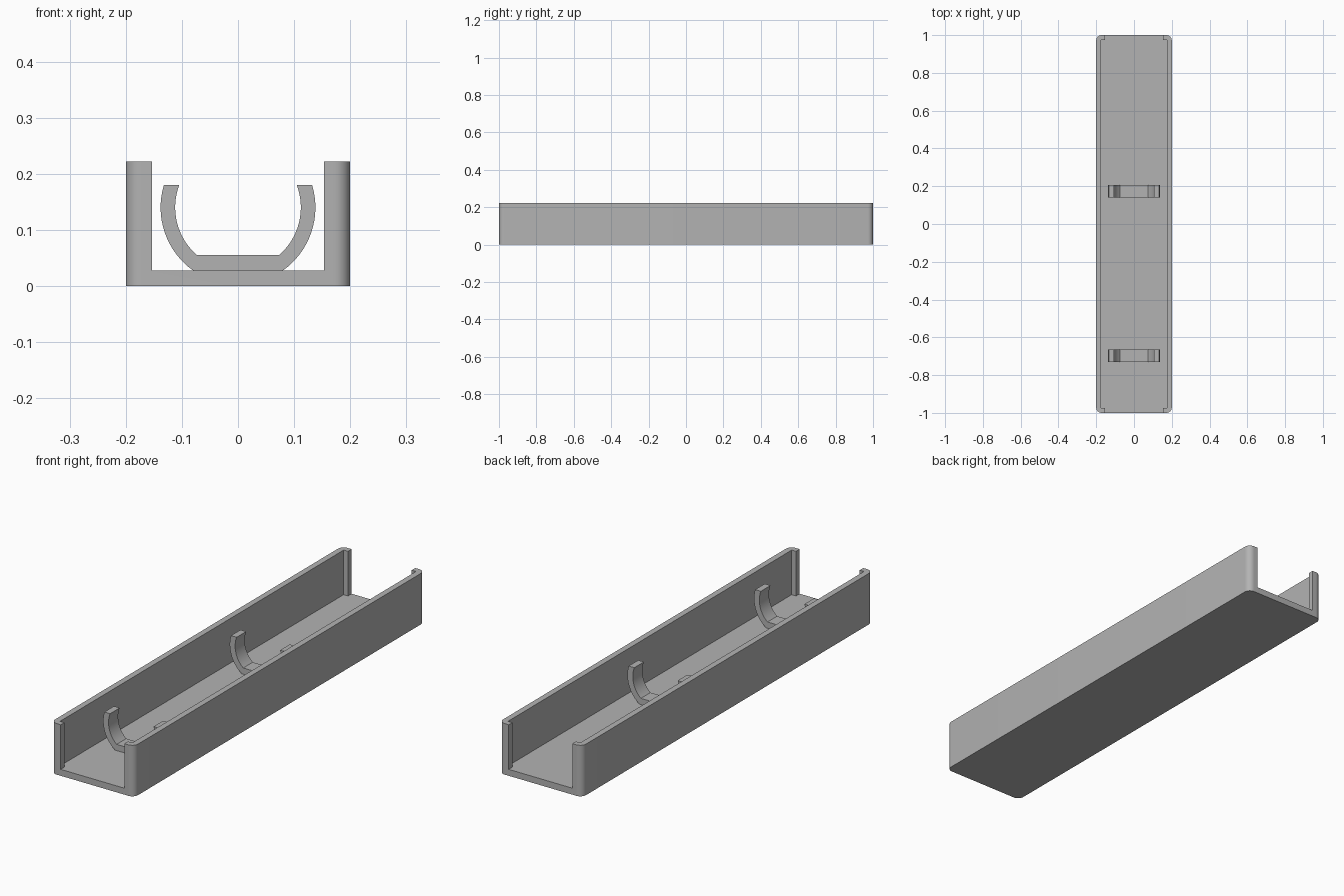
import bpy, bmesh
from math import sin, cos, pi, asin

if "Cube" in bpy.data.objects:
    bpy.data.objects.remove(bpy.data.objects["Cube"])

grey = bpy.data.materials.new("plain grey")
grey.use_nodes = True
colour = (0.45, 0.45, 0.45, 1)
grey.diffuse_color = colour
grey.node_tree.nodes["Principled BSDF"].inputs["Base Color"].default_value = colour


def prism(name, outline, offset):
    """Extrude a closed outline of 3D points along the offset."""
    bm = bmesh.new()
    face = bm.faces.new([bm.verts.new(p) for p in outline])
    extruded = bmesh.ops.extrude_face_region(bm, geom=[face])["geom"]
    verts = [v for v in extruded if isinstance(v, bmesh.types.BMVert)]
    bmesh.ops.translate(bm, verts=verts, vec=offset)
    bmesh.ops.recalc_face_normals(bm, faces=bm.faces)
    mesh = bpy.data.meshes.new(name)
    bm.to_mesh(mesh)
    bm.free()
    mesh.materials.append(grey)
    obj = bpy.data.objects.new(name, mesh)
    bpy.context.collection.objects.link(obj)
    return obj


def smooth(obj):
    bpy.ops.object.select_all(action="DESELECT")
    obj.select_set(True)
    bpy.context.view_layer.objects.active = obj
    bpy.ops.object.shade_smooth_by_angle(angle=pi / 6)


def arc(radius, start, end, steps):
    angles = [start + (end - start) * i / steps for i in range(steps + 1)]
    return [(radius * cos(a), radius * sin(a)) for a in angles]


# Tray body with rounded upright corners
half_w, half_l, height, floor, corner = 0.2, 1.0, 0.222, 0.028, 0.028
outline = []
for i, (sx, sy) in enumerate([(1, 1), (-1, 1), (-1, -1), (1, -1)]):
    for x, y in arc(corner, i * pi / 2, (i + 1) * pi / 2, 8):
        outline.append((sx * (half_w - corner) + x, sy * (half_l - corner) + y, 0))
tray = prism("tray", outline, (0, 0, height))

# Channel cutter: wide inside, narrower through the ends to leave corner lips
inner_w, inner_l, mouth = 0.174, 0.975, 0.153
quarter = [(inner_w, inner_l), (mouth, inner_l), (mouth, half_l + 0.1)]
half = quarter + [(-x, y) for x, y in reversed(quarter)]
plan = half + [(-x, -y) for x, y in half]
cutter = prism("channel_cutter", [(x, y, floor) for x, y in plan], (0, 0, 0.4))
cut = tray.modifiers.new("channel", "BOOLEAN")
cut.operation = "DIFFERENCE"
cut.solver = "EXACT"
cut.object = cutter
bpy.context.view_layer.objects.active = tray
bpy.ops.object.modifier_apply(modifier=cut.name)
bpy.data.objects.remove(cutter)
smooth(tray)

# Spring clips: a flat base with two curved arms
centre_z, outer_r, inner_r, tip, seat = 0.14, 0.138, 0.112, 0.18, 0.055


def arm(radius, low, high):
    start, end = (asin((z - centre_z) / radius) for z in (low, high))
    return [(x, z + centre_z) for x, z in arc(radius, start, end, 16)]


side = arm(outer_r, floor - 0.001, tip) + arm(inner_r, seat, tip)[::-1]
section = side + [(-x, z) for x, z in reversed(side)]
for name, y in (("front_clip", -0.73), ("rear_clip", 0.14)):
    smooth(prism(name, [(x, y, z) for x, z in section], (0, 0.066, 0)))
